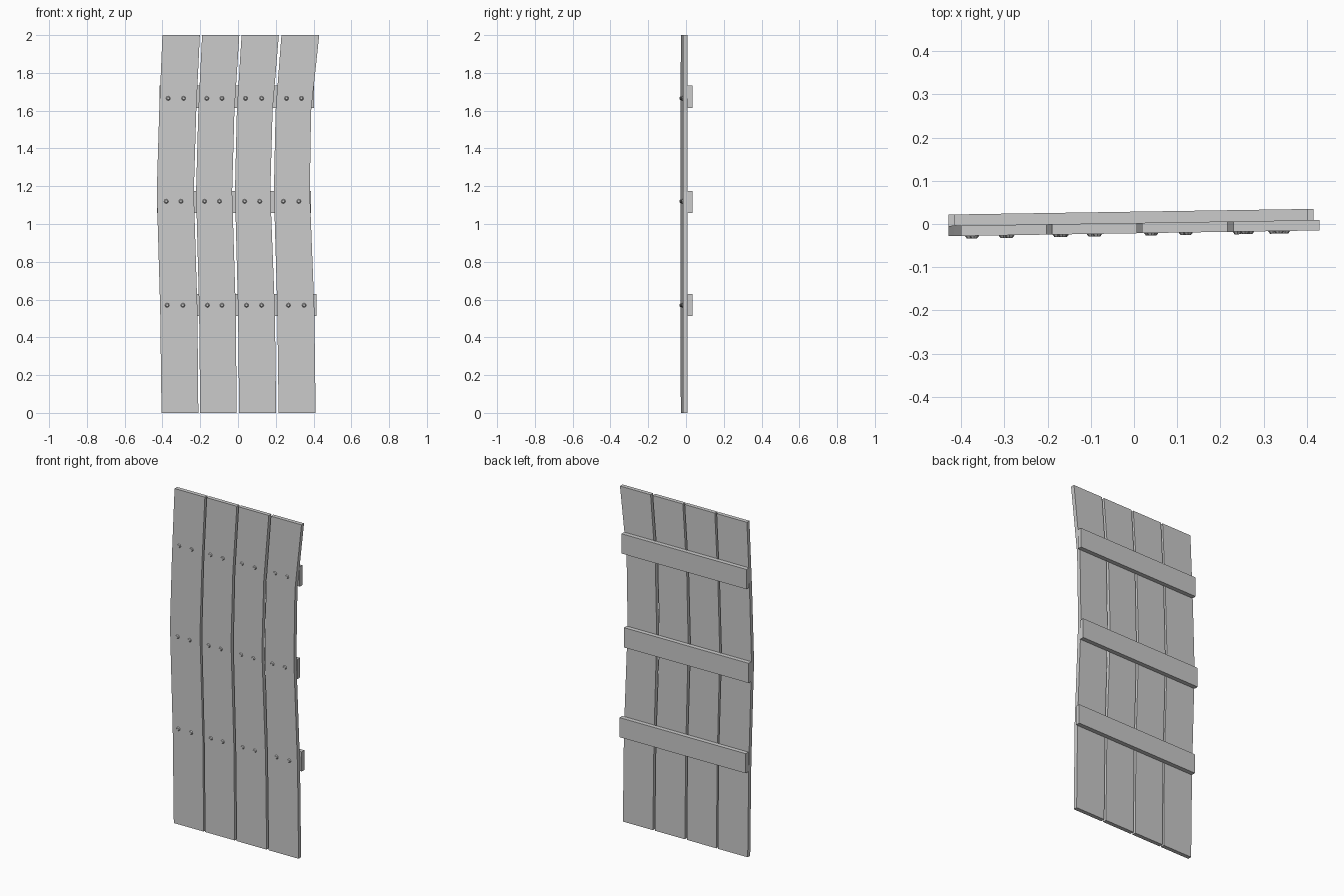
import bpy, bmesh
from math import pi
from mathutils import Matrix

if "Cube" in bpy.data.objects:
    bpy.data.objects.remove(bpy.data.objects["Cube"])

SLOPE = 0.0155                     # the door is turned very slightly about z
FRONT, BACK, BATTEN = -0.0215, 0.0025, 0.0285
LEVELS = [0, 0.55, 1.17, 1.6, 2]


def make_object(name, bm):
    bmesh.ops.recalc_face_normals(bm, faces=bm.faces)
    for v in bm.verts:
        v.co.y += SLOPE * v.co.x
    mesh = bpy.data.meshes.new(name)
    bm.to_mesh(mesh)
    bm.free()
    obj = bpy.data.objects.new(name, mesh)
    bpy.context.collection.objects.link(obj)
    return obj


def board(name, lefts, rights, zs, y0, y1):
    """Closed board with a rectangular section swept through the z levels."""
    bm = bmesh.new()
    rings = [[bm.verts.new(p) for p in ((l, y0, z), (r, y0, z), (r, y1, z), (l, y1, z))]
             for l, r, z in zip(lefts, rights, zs)]
    for a, b in zip(rings, rings[1:]):
        for i in range(4):
            j = (i + 1) % 4
            bm.faces.new((a[i], a[j], b[j], b[i]))
    bm.faces.new(rings[0])
    bm.faces.new(rings[-1])
    return make_object(name, bm)


# Warped vertical planks: left and right edge at each level
planks = [
    ([-.405, -.412, -.430, -.417, -.400], [-.210, -.215, -.234, -.221, -.202]),
    ([-.200, -.206, -.222, -.210, -.190], [-.007, -.012, -.031, -.019, .007]),
    ([.006, .000, -.016, -.006, .019], [.202, .195, .171, .183, .216]),
    ([.215, .208, .190, .199, .230], [.411, .404, .380, .387, .430]),
]
for n, (left, right) in enumerate(planks, 1):
    board(f"plank_{n}", left, right, LEVELS, FRONT, BACK)

# Horizontal battens on the back
for name, x0, x1, z0, z1 in (("lower", -.410, .415, .513, .630),
                             ("middle", -.430, .386, .057 + 1, 1.175),
                             ("upper", -.415, .402, 1.614, 1.732)):
    board(f"{name}_batten", [x0, x0], [x1, x1], [z0, z1], BACK, BATTEN)

# Low nail heads, two per plank on each batten
rows = [
    (.570, [-.375, -.292, -.162, -.085, .045, .125, .267, .350]),
    (1.120, [-.380, -.302, -.177, -.098, .035, .115, .240, .322]),
    (1.665, [-.370, -.288, -.165, -.085, .040, .125, .257, .336]),
]
for r, (z, xs) in enumerate(rows, 1):
    bm = bmesh.new()
    for x in xs:
        place = Matrix.Translation((x, FRONT - 0.0015, z)) @ Matrix.Rotation(pi / 2, 4, 'X')
        bmesh.ops.create_cone(bm, cap_ends=True, segments=8, radius1=0.014,
                              radius2=0.007, depth=0.009, matrix=place)
    make_object(f"nail_row_{r}", bm)
